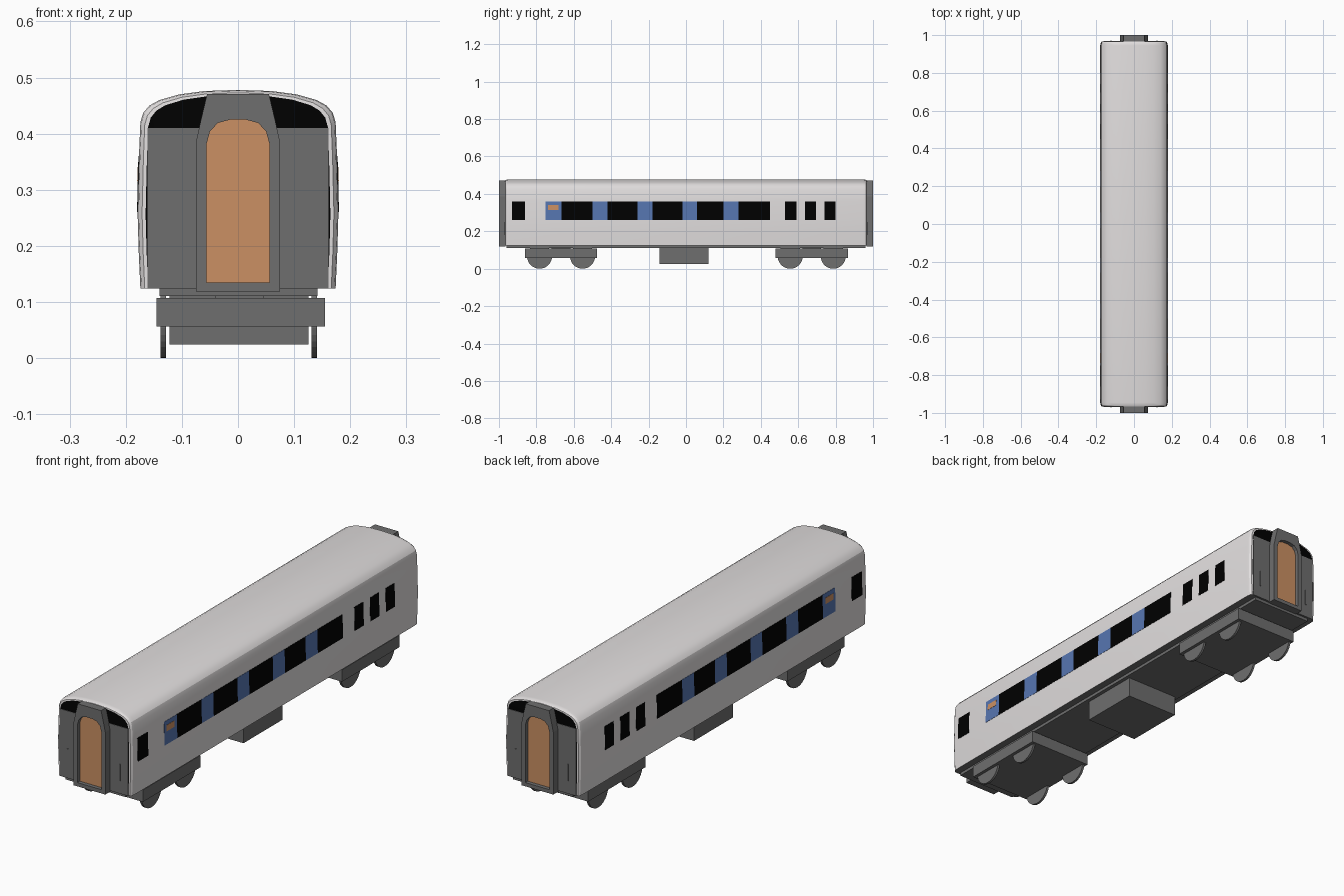
import bpy, bmesh, math

if "Cube" in bpy.data.objects:
    bpy.data.objects.remove(bpy.data.objects["Cube"])


def material(name, rgb):
    m = bpy.data.materials.new(name)
    m.diffuse_color = (*rgb, 1)
    m.use_nodes = True
    m.node_tree.nodes["Principled BSDF"].inputs["Base Color"].default_value = m.diffuse_color
    return m


WHITE = material("pale_grey_paint", (0.76, 0.735, 0.735))
GREY = material("dark_grey_metal", (0.158, 0.158, 0.158))
BLACK = material("black_glass", (0, 0, 0))
BLUE = material("blue_panel", (0.095, 0.18, 0.44))
ORANGE = material("tan_orange", (0.60, 0.28, 0.125))


def finish(name, bm, mats):
    bmesh.ops.recalc_face_normals(bm, faces=bm.faces)
    me = bpy.data.meshes.new(name)
    bm.to_mesh(me)
    bm.free()
    for m in mats:
        me.materials.append(m)
    ob = bpy.data.objects.new(name, me)
    bpy.context.collection.objects.link(ob)
    return ob


def prism(name, pts, axis, a, b, mat):
    """Extrude a 2D outline along an axis from a to b."""
    place = {"x": lambda p, t: (t, p[0], p[1]),
             "y": lambda p, t: (p[0], t, p[1]),
             "z": lambda p, t: (p[0], p[1], t)}[axis]
    bm = bmesh.new()
    lo = [bm.verts.new(place(p, a)) for p in pts]
    hi = [bm.verts.new(place(p, b)) for p in pts]
    n = len(pts)
    bm.faces.new(lo)
    bm.faces.new(hi)
    for i in range(n):
        j = (i + 1) % n
        bm.faces.new((lo[i], lo[j], hi[j], hi[i]))
    return finish(name, bm, [mat])


def box(name, x0, x1, y0, y1, z0, z1, mat):
    return prism(name, [(x0, y0), (x1, y0), (x1, y1), (x0, y1)], "z", z0, z1, mat)


def mirrored(half):
    return half + [(-x, z) for x, z in reversed(half) if x > 1e-6]


# Car body: one cross-section lofted along the length, ends rounded in
HALF = [(0.174, 0.124), (0.177, 0.19), (0.179, 0.26), (0.1765, 0.36), (0.174, 0.42),
        (0.169, 0.437), (0.158, 0.450), (0.14, 0.460), (0.105, 0.470), (0.06, 0.476), (0, 0.478)]
SECTION = mirrored(HALF)
RINGS = [(0.967, 0.92, 0.973), (0.966, 0.955, 0.985), (0.958, 0.988, 0.996), (0.945, 1, 1)]
stations = [(-y, sx, sz) for y, sx, sz in RINGS] + list(reversed(RINGS))
bm = bmesh.new()
rings = [[bm.verts.new((x * sx, y, 0.124 + (z - 0.124) * sz)) for x, z in SECTION]
         for y, sx, sz in stations]
n = len(SECTION)
for r0, r1 in zip(rings, rings[1:]):
    for i in range(n):
        j = (i + 1) % n
        f = bm.faces.new((r0[i], r0[j], r1[j], r1[i]))
        f.material_index = 1 if i == n - 1 else 0     # grey floor
for r in (rings[0], rings[-1]):
    bm.faces.new(r).material_index = 2               # black upper end corners
body = finish("car_body", bm, [WHITE, GREY, BLACK])
bpy.context.view_layer.objects.active = body
body.select_set(True)
bpy.ops.object.shade_smooth_by_angle(angle=math.radians(22))
body.select_set(False)


# Side windows and panels: thin plates following the wall slope
def wall_x(z):
    for (xa, za), (xb, zb) in zip(HALF, HALF[1:]):
        if za <= z <= zb:
            return xa + (xb - xa) * (z - za) / (zb - za)


def side_plate(name, y0, y1, z0, z1, mat, lift=0.001):
    for s in (1, -1):
        pts = [(s * (wall_x(z) + d), z) for z, d in
               ((z0, -0.004), (z0, lift), (z1, lift), (z1, -0.004))]
        prism(name, pts, "y", y0, y1, mat)


Z0, Z1 = 0.26, 0.36
for y0, y1 in ((-0.93, -0.86), (0.53, 0.59), (0.635, 0.695), (0.74, 0.80)):
    side_plate("small_window", y0, y1, Z0, Z1, BLACK)
blues = [(-0.75, -0.665), (-0.50, -0.42), (-0.258, -0.18), (-0.02, 0.06), (0.20, 0.28)]
for (y0, y1), nxt in zip(blues, [b[0] for b in blues[1:]] + [0.45]):
    side_plate("blue_side_panel", y0, y1, Z0, Z1, BLUE)
    side_plate("long_window", y1, nxt, Z0, Z1, BLACK)
side_plate("destination_plate", -0.737, -0.683, 0.315, 0.341, ORANGE, 0.002)

# End details: panel, gangway frame, door, handles
outer = mirrored([(0.075, 0.119), (0.075, 0.385), (0.066, 0.425), (0.055, 0.471), (0.018, 0.471)])
inner = mirrored([(0.056, 0.135), (0.056, 0.382), (0.050, 0.404), (0.036, 0.419), (0.014, 0.425)])
for s in (-1, 1):
    prism("end_panel", [(-0.161, 0.124), (0.161, 0.124), (0.161, 0.41), (-0.161, 0.41)],
          "y", s * 0.962, s * 0.969, GREY)
    bm = bmesh.new()
    loops = [[bm.verts.new((x, s * y, z)) for x, z in pts]
             for pts, y in ((outer, 0.964), (outer, 1.0), (inner, 1.0), (inner, 0.964))]
    for k in range(4):
        a, b = loops[k], loops[(k + 1) % 4]
        for i in range(len(a)):
            j = (i + 1) % len(a)
            bm.faces.new((a[i], a[j], b[j], b[i]))
    finish("gangway_frame", bm, [GREY])
    prism("gangway_door", inner, "y", s * 0.975, s * 0.984, ORANGE)
    for x in (-0.122, 0.122):
        box("grab_handle", x - 0.003, x + 0.003, s * 0.966, s * 0.9715, 0.18, 0.25, GREY)

# Underframe and equipment box
box("underframe", -0.14, 0.142, -0.96, 0.96, 0.111, 0.125, GREY)
box("equipment_box", -0.122, 0.126, -0.143, 0.12, 0.024, 0.126, GREY)

# Bogies with wheels
for c in (-0.668, 0.672):
    box("bogie_frame", -0.145, 0.155, c - 0.193, c + 0.193, 0.056, 0.107, GREY)
    box("bogie_pivot", -0.04, 0.045, c - 0.05, c + 0.05, 0.10, 0.118, GREY)
    for y in (c - 0.115, c + 0.115):
        rim = [(y + 0.067 * math.cos(t * math.tau / 32), 0.067 + 0.067 * math.sin(t * math.tau / 32))
               for t in range(32)]
        for x in (-0.133, 0.136):
            prism("wheel", rim, "x", x - 0.005, x + 0.005, GREY)
